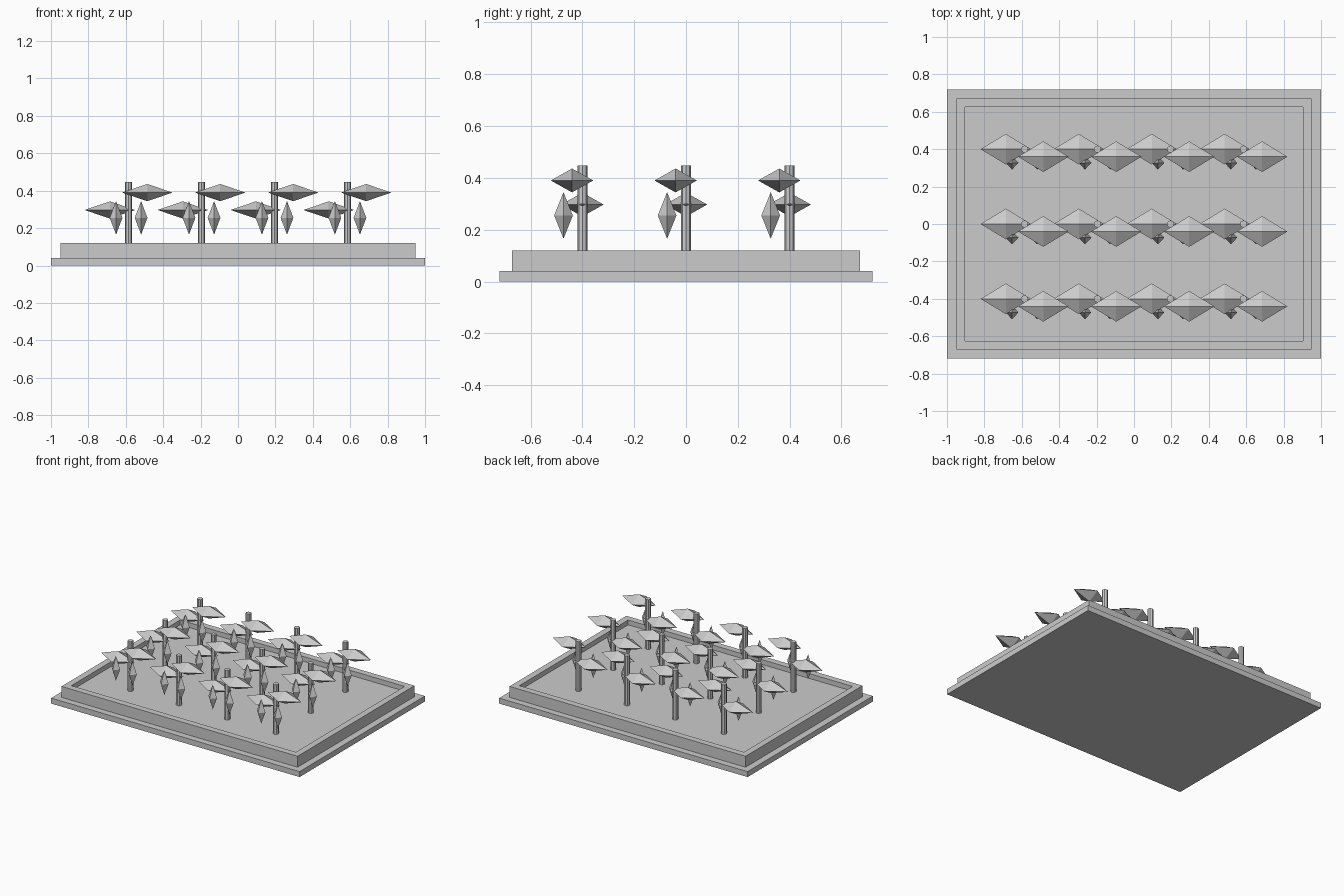
import bpy
import bmesh
from mathutils import Matrix, Vector

cube = bpy.data.objects.get("Cube")
if cube:
    bpy.data.objects.remove(cube, do_unlink=True)

GREY = (0.6, 0.6, 0.6, 1.0)
grey = bpy.data.materials.new("plain grey")
grey.use_nodes = True
grey.diffuse_color = GREY
grey.node_tree.nodes["Principled BSDF"].inputs["Base Color"].default_value = GREY


def finish(bm, name):
    """Turn a bmesh into a flat shaded grey object."""
    bmesh.ops.recalc_face_normals(bm, faces=bm.faces)
    mesh = bpy.data.meshes.new(name)
    bm.to_mesh(mesh)
    bm.free()
    mesh.materials.append(grey)
    obj = bpy.data.objects.new(name, mesh)
    bpy.context.collection.objects.link(obj)
    return obj


def gem(name, center, radii):
    """Eight-sided diamond: two four-sided cones joined at the waist."""
    bm = bmesh.new()
    ring = [bm.verts.new((x, y, 0)) for x, y in ((1, 0), (0, 1), (-1, 0), (0, -1))]
    for tip_z in (1, -1):
        tip = bm.verts.new((0, 0, tip_z))
        for i in range(4):
            bm.faces.new((ring[i], ring[(i + 1) % 4], tip))
    bmesh.ops.scale(bm, vec=radii, verts=bm.verts)
    bmesh.ops.translate(bm, vec=center, verts=bm.verts)
    return finish(bm, name)


def stake(name, x, y, bottom, top, radius):
    bm = bmesh.new()
    bmesh.ops.create_cone(
        bm, cap_ends=True, segments=8, radius1=radius, radius2=radius,
        depth=top - bottom, matrix=Matrix.Translation((x, y, (top + bottom) / 2)))
    return finish(bm, name)


def box(bm, half_x, half_y, bottom, top):
    size = Matrix.Diagonal((2 * half_x, 2 * half_y, top - bottom, 1))
    place = Matrix.Translation((0, 0, (top + bottom) / 2))
    return bmesh.ops.create_cube(bm, size=1, matrix=place @ size)["verts"]


# Base slab
bm = bmesh.new()
box(bm, 1.0, 0.72, 0, 0.04)
finish(bm, "base_slab")

# Raised bed with a rim and a sunken soil floor
SOIL = 0.085
bm = bmesh.new()
box(bm, 0.95, 0.672, 0.04, 0.12)
bm.normal_update()
top_face = max(bm.faces, key=lambda f: f.calc_center_median().z)
bmesh.ops.inset_region(bm, faces=[top_face], thickness=0.066)
floor = bmesh.ops.extrude_face_region(bm, geom=[top_face])
bmesh.ops.delete(bm, geom=[top_face], context='FACES_ONLY')
bmesh.ops.translate(bm, vec=(0, 0, SOIL - 0.12),
                    verts=[v for v in floor["geom"] if isinstance(v, bmesh.types.BMVert)])
finish(bm, "raised_bed")

# Rows of plants: a stake, two broad leaves and two hanging pods each
LEAF = (0.135, 0.082, 0.046)
POD = (0.034, 0.036, 0.09)
for row in (-1, 0, 1):
    for column in (-1.5, -0.5, 0.5, 1.5):
        root = Vector((0.39 * column, 0.4 * row, 0))
        stake("stake", root.x, root.y, SOIL, 0.447, 0.0195)
        gem("lower_leaf", root + Vector((-0.1, 0, 0.297)), LEAF)
        gem("upper_leaf", root + Vector((0.1, -0.04, 0.39)), LEAF)
        for side in (-1, 1):
            gem("pod", root + Vector((0.067 * side, -0.073, 0.255)), POD)
